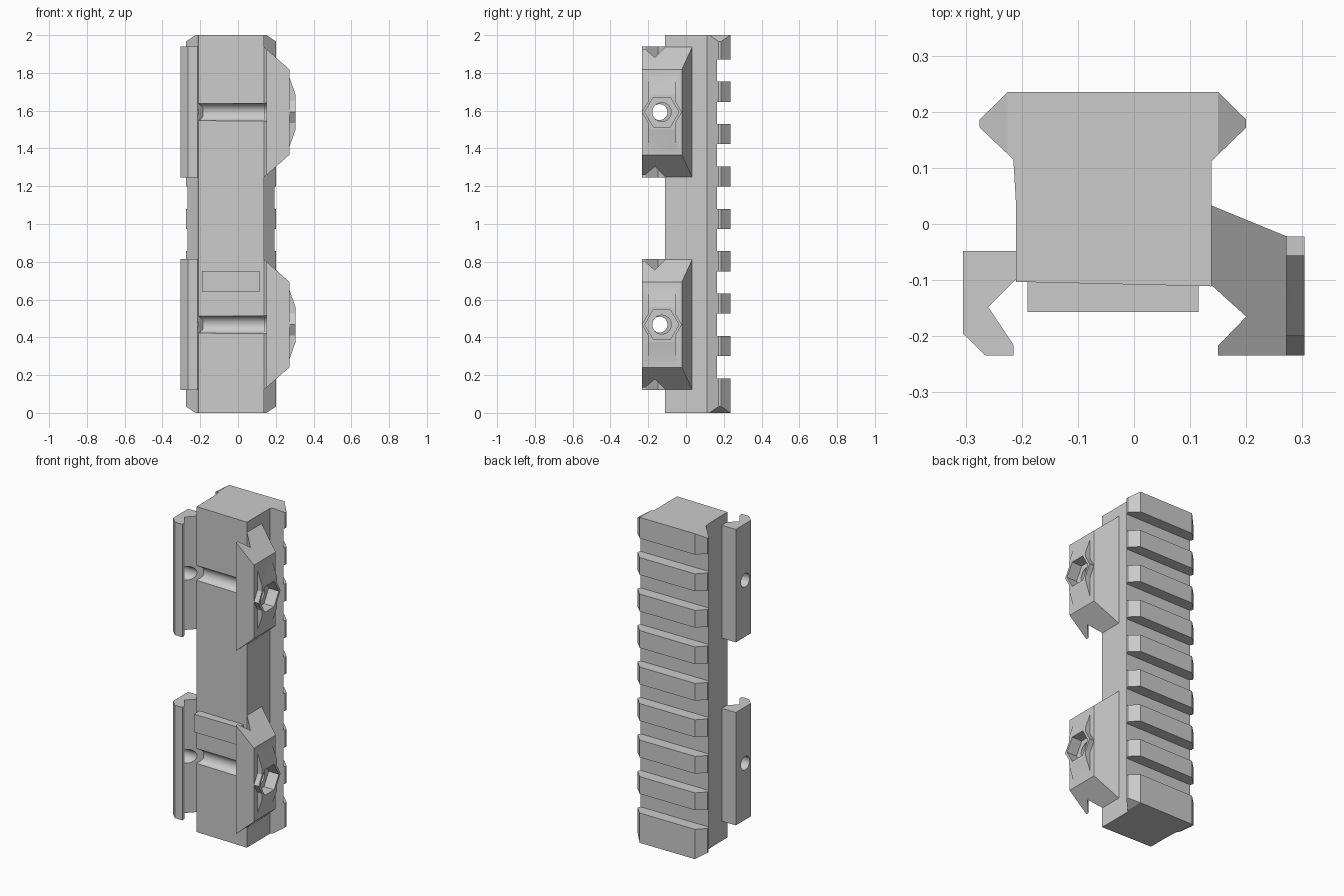
import bpy, bmesh, math
from mathutils import Vector

if "Cube" in bpy.data.objects:
    bpy.data.objects.remove(bpy.data.objects["Cube"])


def prism(name, pts, axis, lo, hi):
    """Extrude a 2D profile along an axis; pts are (x,y), (x,z) or (y,z)."""
    place = {'z': lambda a, b, t: (a, b, t),
             'y': lambda a, b, t: (a, t, b),
             'x': lambda a, b, t: (t, a, b)}[axis]
    bm = bmesh.new()
    face = bm.faces.new([bm.verts.new(place(a, b, lo)) for a, b in pts])
    ext = bmesh.ops.extrude_face_region(bm, geom=[face])
    step = Vector(place(0, 0, hi - lo))
    bmesh.ops.translate(bm, vec=step,
                        verts=[v for v in ext['geom'] if isinstance(v, bmesh.types.BMVert)])
    bmesh.ops.recalc_face_normals(bm, faces=bm.faces)
    mesh = bpy.data.meshes.new(name)
    bm.to_mesh(mesh)
    bm.free()
    ob = bpy.data.objects.new(name, mesh)
    bpy.context.collection.objects.link(ob)
    return ob


def box(name, x0, x1, y0, y1, z0, z1):
    return prism(name, [(x0, y0), (x1, y0), (x1, y1), (x0, y1)], 'z', z0, z1)


def ring(y, z, r, n):
    return [(y + r * math.cos(2 * math.pi * i / n), z + r * math.sin(2 * math.pi * i / n))
            for i in range(n)]


def combine(ob, tool, op='DIFFERENCE'):
    """Apply a boolean and remove the tool object."""
    mod = ob.modifiers.new('cut', 'BOOLEAN')
    mod.operation, mod.solver, mod.object = op, 'EXACT', tool
    bpy.context.view_layer.objects.active = ob
    bpy.ops.object.modifier_apply(modifier=mod.name)
    bpy.data.objects.remove(tool)


def smooth(ob):
    bpy.ops.object.select_all(action='DESELECT')
    ob.select_set(True)
    bpy.context.view_layer.objects.active = ob
    bpy.ops.object.shade_smooth_by_angle(angle=math.radians(25))


centres = (0.4675, 1.5925)

# Rail body: dovetail head at the back, straight block at the front
body = prism('rail_body', [
    (-0.225, 0.235), (0.15, 0.235), (0.20, 0.186), (0.20, 0.172), (0.138, 0.112),
    (0.138, -0.111), (-0.21, -0.103), (-0.21, 0.03), (-0.215, 0.115),
    (-0.275, 0.172), (-0.275, 0.186)], 'z', 0, 2)
# Bevelled wing ends
combine(body, prism('end_bevel', [
    (-0.225, 0), (0.15, 0), (0.21, 0.04), (0.21, 1.96), (0.15, 2), (-0.225, 2),
    (-0.285, 1.96), (-0.285, 0.04)], 'y', -0.5, 0.5), 'INTERSECT')
# Cross slots along the rail
for i in range(8):
    z = 0.183 + 0.2243 * i
    combine(body, box('slot', -0.4, 0.4, 0.165, 0.3, z, z + 0.118))
# Round grooves for the clamp bolts
for z in centres:
    combine(body, prism('groove', ring(-0.115, z, 0.047, 32), 'x', -0.4, 0.4))
smooth(body)

# Recoil lug on the front face
box('recoil_lug', -0.19, 0.115, -0.157, -0.10, 0.64, 0.75)

for label, z in zip(('lower', 'upper'), centres):
    yc = -0.128
    # Left jaw with hooked tip and V groove
    jaw = prism(label + '_left_jaw', [
        (-0.305, -0.048), (-0.208, -0.048), (-0.185, -0.073), (-0.26, -0.148),
        (-0.215, -0.215), (-0.215, -0.234), (-0.265, -0.234), (-0.305, -0.195)],
        'z', z - 0.347, z + 0.347)
    combine(jaw, prism('hole', ring(-0.14, z, 0.042, 32), 'x', -0.5, 0))
    smooth(jaw)

    # Right jaw with V groove and sloped ends
    jaw = prism(label + '_right_jaw', [
        (0.138, 0.033), (0.272, -0.022), (0.272, -0.234), (0.15, -0.234),
        (0.15, -0.217), (0.20, -0.165), (0.138, -0.109)], 'z', z - 0.4, z + 0.4)
    combine(jaw, prism('end_slope', [
        (0.135, z - 0.347), (0.272, z - 0.226), (0.4, z - 0.113), (0.4, z + 0.113),
        (0.272, z + 0.226), (0.135, z + 0.347), (0.1, z + 0.347), (0.1, z - 0.347)],
        'y', -0.5, 0.5), 'INTERSECT')
    # Raised boss: ramped bar joined with a hexagonal plate
    combine(jaw, prism('ramp', [
        (0.25, z - 0.185), (0.272, z - 0.185), (0.304, z - 0.094), (0.304, z + 0.094),
        (0.272, z + 0.185), (0.25, z + 0.185)], 'y', yc - 0.072, yc + 0.072), 'UNION')
    combine(jaw, prism('hex_plate', ring(yc, z, 0.106, 6), 'x', 0.25, 0.304), 'UNION')
    # Hexagonal nut pocket and bolt hole
    combine(jaw, prism('pocket', ring(yc, z, 0.09, 6), 'x', 0.235, 0.4))
    combine(jaw, prism('hole', ring(yc, z, 0.05, 32), 'x', 0.1, 0.4))
    smooth(jaw)
